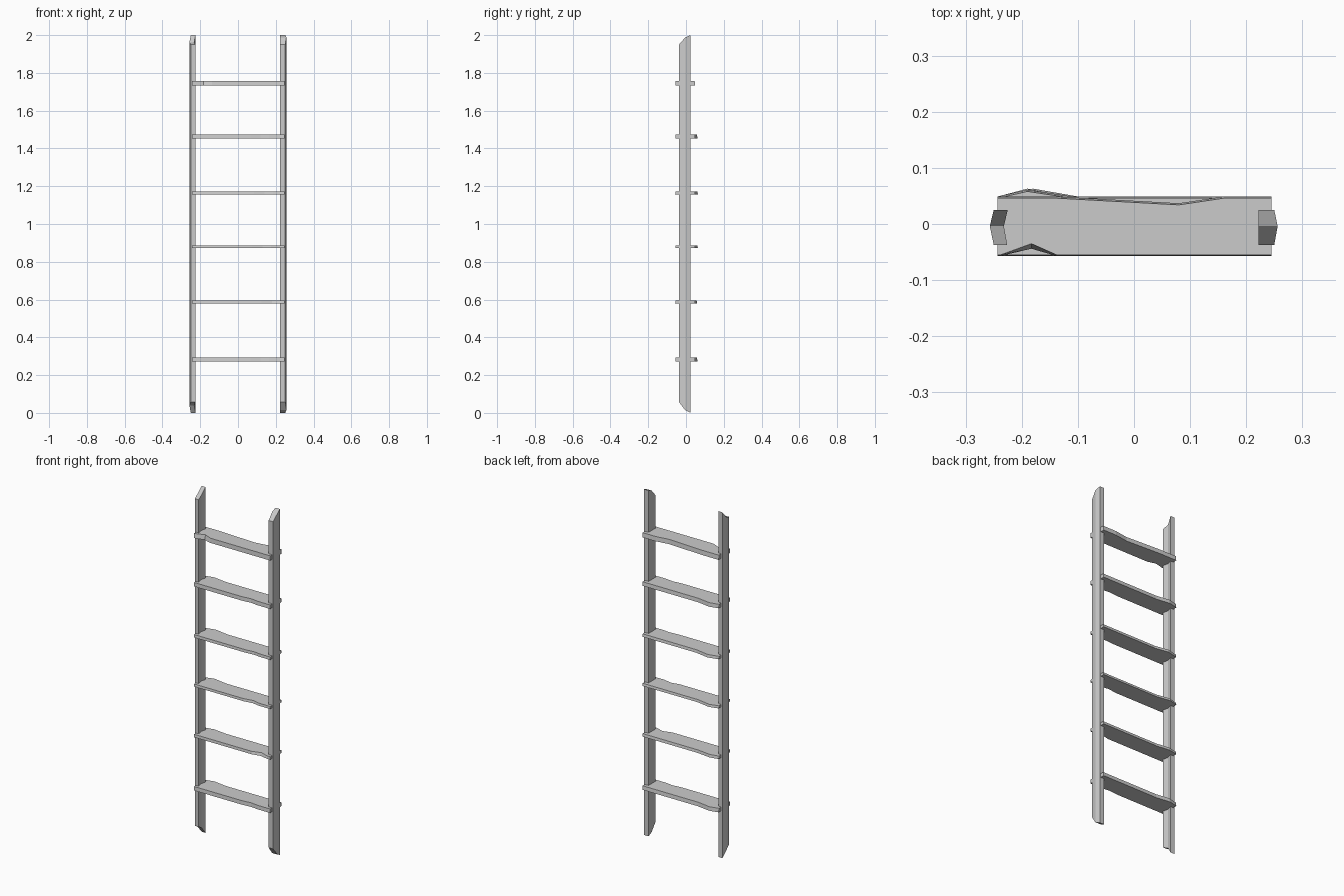
import bpy, bmesh

cube = bpy.data.objects.get("Cube")
if cube:
    bpy.data.objects.remove(cube, do_unlink=True)

grey = bpy.data.materials.new("weathered grey")
grey.use_nodes = True
grey.diffuse_color = (0.6, 0.6, 0.6, 1)
grey.node_tree.nodes["Principled BSDF"].inputs["Base Color"].default_value = (0.6, 0.6, 0.6, 1)


def loft(name, rings):
    """Skin a row of equal-sized rings and cap both ends."""
    bm = bmesh.new()
    rows = [[bm.verts.new(p) for p in ring] for ring in rings]
    n = len(rows[0])
    for a, b in zip(rows, rows[1:]):
        for i in range(n):
            j = (i + 1) % n
            bm.faces.new((a[i], a[j], b[j], b[i]))
    bm.faces.new(rows[0])
    bm.faces.new(rows[-1])
    bmesh.ops.recalc_face_normals(bm, faces=bm.faces)
    mesh = bpy.data.meshes.new(name)
    bm.to_mesh(mesh)
    bm.free()
    mesh.materials.append(grey)
    obj = bpy.data.objects.new(name, mesh)
    bpy.context.collection.objects.link(obj)


# Side rails: bent planks with worn, sloping ends (back, middle, front)
DEPTHS = (0.025, -0.004, -0.037)


def rail(name, outer, inner, bottom, top):
    rings = []
    for y, xo, xi, low, high in zip(DEPTHS, outer, inner, bottom, top):
        rings.append([(xo, y, low), (xi, y, low), (xi, y, high), (xo, y, high)])
    loft(name, rings)


rail("right_rail", (-0.25, -0.257, -0.25), (-0.225, -0.232, -0.226),
     (0, 0.04, 0.058), (2, 1.962, 1.95))
rail("left_rail", (0.25, 0.256, 0.25), (0.222, 0.222, 0.222),
     (0, 0.014, 0.058), (2, 1.988, 1.95))


# Rungs: boards with a chip in the front edge and a worn bulge at the back
def rung(name, z, half, chip_x, chip, bulge_x, bulge):
    stations = sorted({-0.243, chip_x - 0.055, chip_x, chip_x + 0.045,
                       bulge_x, bulge_x + 0.08, 0.245})
    rings = []
    for x in stations:
        front, back = -0.055, 0.046
        if x == chip_x:
            front += chip
        if x == bulge_x:
            back += bulge
        lip = 0.45 * chip if x == chip_x else 0.002
        low, high = z - half, z + half
        rings.append([(x, front - lip, low), (x, back + 0.003, low),
                      (x, back, high), (x, front, high)])
    loft(name, rings)


RUNGS = [
    (0.283, 0.011, 0.12, 0.006, -0.19, 0.012),
    (0.588, 0.008, 0.18, 0.016, -0.19, 0.010),
    (0.880, 0.007, 0.13, 0.010, -0.19, 0.014),
    (1.165, 0.008, 0.14, 0.005, -0.18, 0.014),
    (1.463, 0.011, 0.12, 0.006, -0.19, 0.012),
    (1.745, 0.013, -0.183, 0.02, 0.08, -0.012),
]
for i, spec in enumerate(RUNGS, 1):
    rung(f"rung_{i}", *spec)
